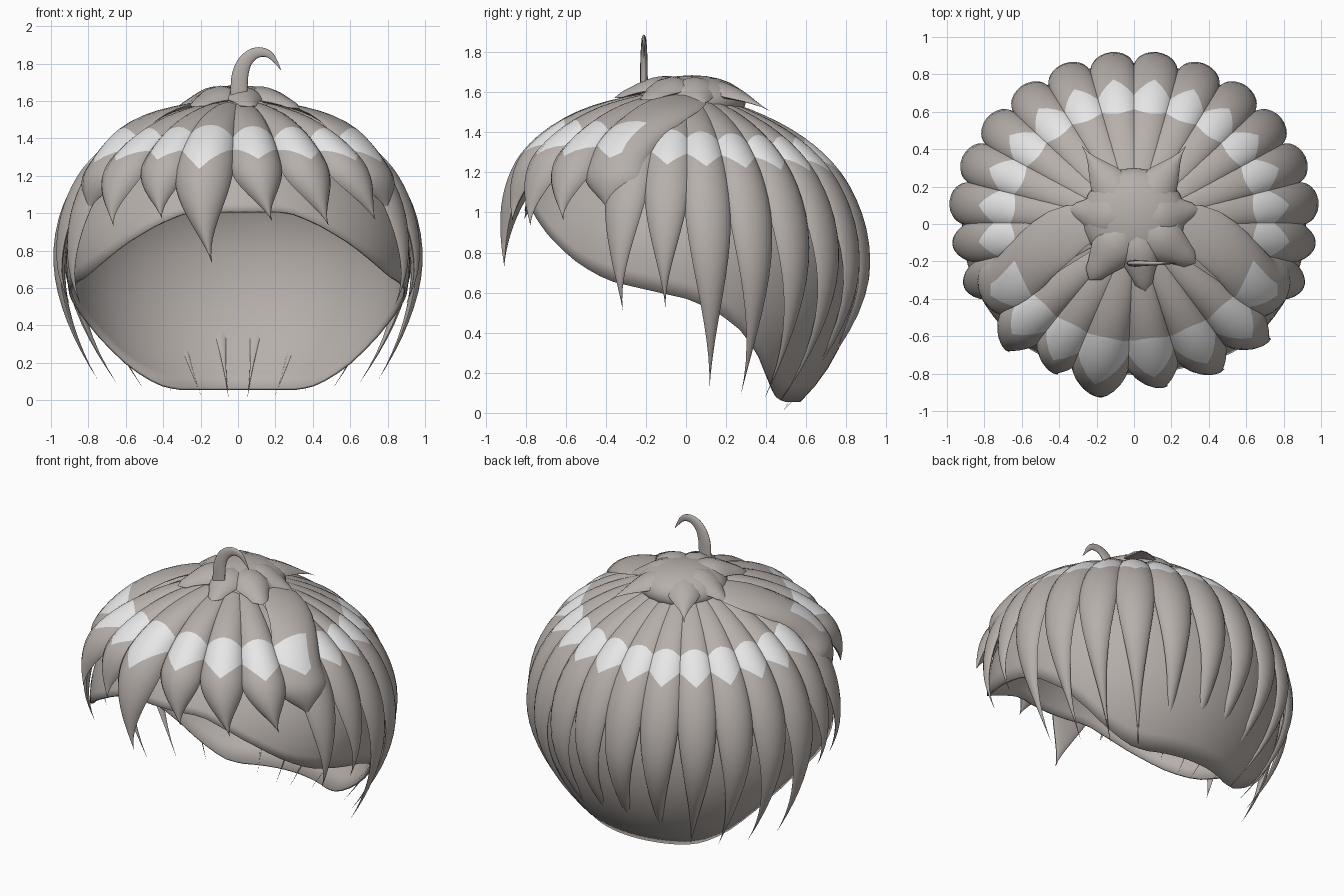
import bpy, bmesh, math
from mathutils import Vector

if "Cube" in bpy.data.objects:
    bpy.data.objects.remove(bpy.data.objects["Cube"])

RX, RY, ZC, RZ = 0.955, 0.885, 0.72, 0.87


def material(name, rgb):
    m = bpy.data.materials.new(name)
    m.diffuse_color = (*rgb, 1)
    m.use_nodes = True
    m.node_tree.nodes["Principled BSDF"].inputs["Base Color"].default_value = m.diffuse_color
    return m


HAIR = material("ash_hair", (0.47, 0.43, 0.405))
SHINE = material("white_shine", (0.84, 0.84, 0.84))


def smooth(t):
    t = max(0.0, min(1.0, t))
    return t * t * (3 - 2 * t)


def finish(name, bm, angle=45):
    bmesh.ops.remove_doubles(bm, verts=bm.verts, dist=1e-5)
    bmesh.ops.recalc_face_normals(bm, faces=bm.faces)
    me = bpy.data.meshes.new(name)
    bm.to_mesh(me)
    bm.free()
    me.materials.append(HAIR)
    me.materials.append(SHINE)
    ob = bpy.data.objects.new(name, me)
    bpy.context.collection.objects.link(ob)
    bpy.ops.object.select_all(action='DESELECT')
    bpy.context.view_layer.objects.active = ob
    ob.select_set(True)
    bpy.ops.object.shade_smooth_by_angle(angle=math.radians(angle))
    return ob


def loft(rings, shiny=lambda row, col: False):
    """Skin closed rings of points, pinched at both ends."""
    bm = bmesh.new()
    vs = [[bm.verts.new(p) for p in ring] for ring in rings]
    n = len(rings[0])
    for r in range(len(vs) - 1):
        for c in range(n):
            d = (c + 1) % n
            f = bm.faces.new((vs[r][c], vs[r][d], vs[r + 1][d], vs[r + 1][c]))
            f.material_index = 1 if shiny(r, c) else 0
    return bm


def lock(name, az, tip_z, tip_r=1.0, half=8.6, bulge=0.055, taper=0.9, drift=0,
         start_az=None, lift=0.0, flare=0.0, shine=(-1, 1), point=0.13):
    """A lock of hair lying on the dome from the crown down to its tip."""
    a1 = math.acos((tip_z - ZC) / RZ) if tip_z > ZC else math.pi / 2 + (ZC - tip_z) / RZ
    a0, cols, start_az = 0.12, 10, az if start_az is None else start_az
    us = [-math.cos(math.pi * i / cols) for i in range(cols + 1)]
    loop = [(u, 1) for u in us] + [(u, -1) for u in us[-2:0:-1]]
    rings = []
    for row in range(27):
        ring = []
        for u, side in loop:
            # rows follow the scalloped edges of the shine band
            top, low = 0.765 - 0.06 * (1 - u * u), 0.85 + point * (1 - abs(u))
            if row <= 7:
                a = a0 + (top - a0) * row / 7
            elif row <= 11:
                a = top + (low - top) * (row - 7) / 4
            else:
                a = low + (a1 - low) * (row - 11) / 15
            g = max(0.0, (a - taper) / (a1 - taper))
            w = ((1 + math.cos(math.pi * min(g, 1))) / 2) ** 0.8
            if row == 26:
                w = 0
            if start_az != az:
                wide = min(1.9, 0.8 / math.sin(a)) if a < 0.93 else 1
            else:
                wide = 1
            ang = az + (start_az - az) * (1 - smooth(a / 0.95)) + drift * g * g
            ang = math.radians(ang + u * half * w * max(wide, 1))
            if a <= math.pi / 2:
                r, z = math.sin(a), ZC + RZ * math.cos(a)
            else:
                z = ZC - RZ * (a - math.pi / 2)
                r = 1 - (1 - tip_r) * ((ZC - z) / (ZC - tip_z)) ** 1.85
            r += flare * smooth((a - 0.6) / 0.7)
            b = min(a, math.pi / 2)
            n = Vector((math.sin(b) * math.sin(ang), -math.sin(b) * math.cos(ang), math.cos(b)))
            h = (1 - u * u) ** 0.7 * w ** 0.7
            h *= bulge * (0.12 + 0.88 * smooth((a - 0.25) / 0.8)) if side > 0 else -0.025
            y = -RY * r * math.cos(ang)
            # the dome leans back a little
            p = Vector((RX * r * math.sin(ang), y, z - 0.085 * y * math.cos(b)))
            ring.append(p + n * (h + lift * math.sin(math.pi * min(1, a / a1))))
        rings.append(ring)

    def shiny(row, col):
        return 7 <= row < 11 and col < cols and shine[0] <= (us[col] + us[col + 1]) / 2 <= shine[1]
    return finish(name, loft(rings, shiny), 50)


# Scalp cap with the face opening
EDGE = [(0, 1.01), (18, 1.01), (28, 0.95), (40, 0.85), (52, 0.74), (63, 0.66), (90, 0.57),
        (100, 0.51), (110, 0.41), (118, 0.30), (126, 0.185), (133, 0.115), (140, 0.075),
        (148, 0.055), (180, 0.055)]


def edge_z(deg):
    for (d0, z0), (d1, z1) in zip(EDGE, EDGE[1:]):
        if deg <= d1:
            return z0 + (z1 - z0) * (deg - d0) / (d1 - d0)
    return EDGE[-1][1]


bm = bmesh.new()
SEG, ROWS = 72, 20
grid = []
for s in range(SEG):
    deg = s * 360 / SEG
    ang, ez = math.radians(deg), edge_z(min(deg, 360 - deg))
    end = math.acos((ez - 0.75) / (0.75 if ez > 0.75 else 0.93))
    line = []
    for i in range(ROWS + 1):
        a = end * i / ROWS
        c = math.cos(a)
        z = 0.75 + c * (0.75 if c > 0 else 0.93)
        line.append(bm.verts.new((0.92 * math.sin(a) * math.sin(ang),
                                  -0.86 * math.sin(a) * math.cos(ang), z)))
    grid.append(line)
for s in range(SEG):
    p, q = grid[s], grid[(s + 1) % SEG]
    for i in range(ROWS):
        bm.faces.new((p[i], p[i + 1], q[i + 1], q[i]))
cap = finish("scalp_cap", bm, 60)
mod = cap.modifiers.new("thickness", 'SOLIDIFY')
mod.thickness, mod.offset = 0.015, -1

# Long locks on the back and sides
for sgn, tag in ((1, "right"), (-1, "left")):
    for i in range(6):
        az = 172.5 - 15 * i
        lock(f"back_lock_{tag}_{i}", sgn * az, 0.0 + 0.023 * i, 0.535 + 0.053 * i,
             taper=0.88 + 0.02 * i, drift=sgn * 2)
    lock(f"side_lock_{tag}_rear", sgn * 83, 0.52, 0.95, half=9, taper=0.92)
    lock(f"side_lock_{tag}_front", sgn * 68, 0.51, 0.95, half=9, taper=0.92)
    # Thick lock swept over from the crown
    lock(f"swept_lock_{tag}", sgn * 62, 1.0, half=12.5, bulge=0.075, taper=1.03,
         start_az=sgn * 95, lift=0.03, shine=(-1, 0.4) if sgn > 0 else (-0.4, 1))

# Fringe
for i, (az, tz, fl) in enumerate([(-46, 0.92, 0.07), (-29, 0.95, 0.04), (7, 0.94, 0.03),
                                  (26, 0.92, 0.04), (44, 0.95, 0.07)]):
    lock(f"fringe_lock_{i}", az, tz, half=10, bulge=0.095, taper=0.95, drift=4, flare=fl)
lock("fringe_lock_long", -13, 0.73, half=11.5, bulge=0.11, taper=0.92, drift=5, flare=0.035,
     point=0.20)


# Crown tuft: low mound with pointed leaves
bm = bmesh.new()
bmesh.ops.create_uvsphere(bm, u_segments=24, v_segments=12, radius=1)
for v in bm.verts:
    v.co = Vector((v.co.x * 0.28, v.co.y * 0.27 + 0.03, 1.555 + v.co.z * 0.13))
finish("crown_mound", bm)


def leaf(name, tip, width, blunt=0.0):
    tip, base = Vector(tip), Vector((0, 0.02, 1.65))
    out = Vector((tip.x, tip.y - 0.02, 0)).normalized()
    across = Vector((-out.y, out.x, 0))
    rings = []
    for i in range(11):
        t = i / 10
        w = width * (0.5 + 0.5 * smooth(t / 0.45)) * ((1 - smooth((t - 0.4) / 0.6)) + blunt * t)
        w = 0 if i == 10 else w
        c = base.lerp(tip, t) + Vector((0, 0, 0.03 * math.sin(math.pi * t)))
        rings.append([c + across * (w * math.cos(k * math.pi / 6))
                      + Vector((0, 0, 0.3 * w * math.sin(k * math.pi / 6)
                                - 0.25 * w * math.cos(k * math.pi / 6) ** 2)) for k in range(12)])
    finish(name, loft(rings))


for sgn, tag in ((1, "right"), (-1, "left")):
    leaf(f"crown_leaf_{tag}_back", (sgn * 0.28, 0.42, 1.505), 0.11)
    leaf(f"crown_leaf_{tag}_side", (sgn * 0.35, 0.08, 1.545), 0.12, 0.3)
leaf("crown_leaf_front_left", (-0.24, -0.30, 1.57), 0.10, 0.5)
leaf("crown_leaf_front_right", (0.33, -0.21, 1.56), 0.10, 0.5)
leaf("crown_leaf_front", (0.06, -0.36, 1.57), 0.09, 0.5)

# Curled stray strand on top
cu = bpy.data.curves.new("curled_strand", 'CURVE')
cu.dimensions, cu.bevel_depth, cu.bevel_resolution, cu.use_fill_caps = '3D', 0.046, 4, True
path = [(0.005, 1.58, 1), (0.005, 1.68, 1), (0.012, 1.755, 0.95), (0.04, 1.82, 0.8),
        (0.09, 1.86, 0.65), (0.145, 1.862, 0.5), (0.19, 1.835, 0.33), (0.23, 1.765, 0.02)]
sp = cu.splines.new('NURBS')
sp.points.add(len(path) - 1)
for pt, (x, z, rad) in zip(sp.points, path):
    pt.co, pt.radius = (x, 0, z, 1), rad
sp.use_endpoint_u, sp.order_u, sp.resolution_u = True, 3, 6
strand = bpy.data.objects.new("curled_strand", cu)
strand.location.y, strand.scale.y = -0.21, 0.42
cu.materials.append(HAIR)
bpy.context.collection.objects.link(strand)
